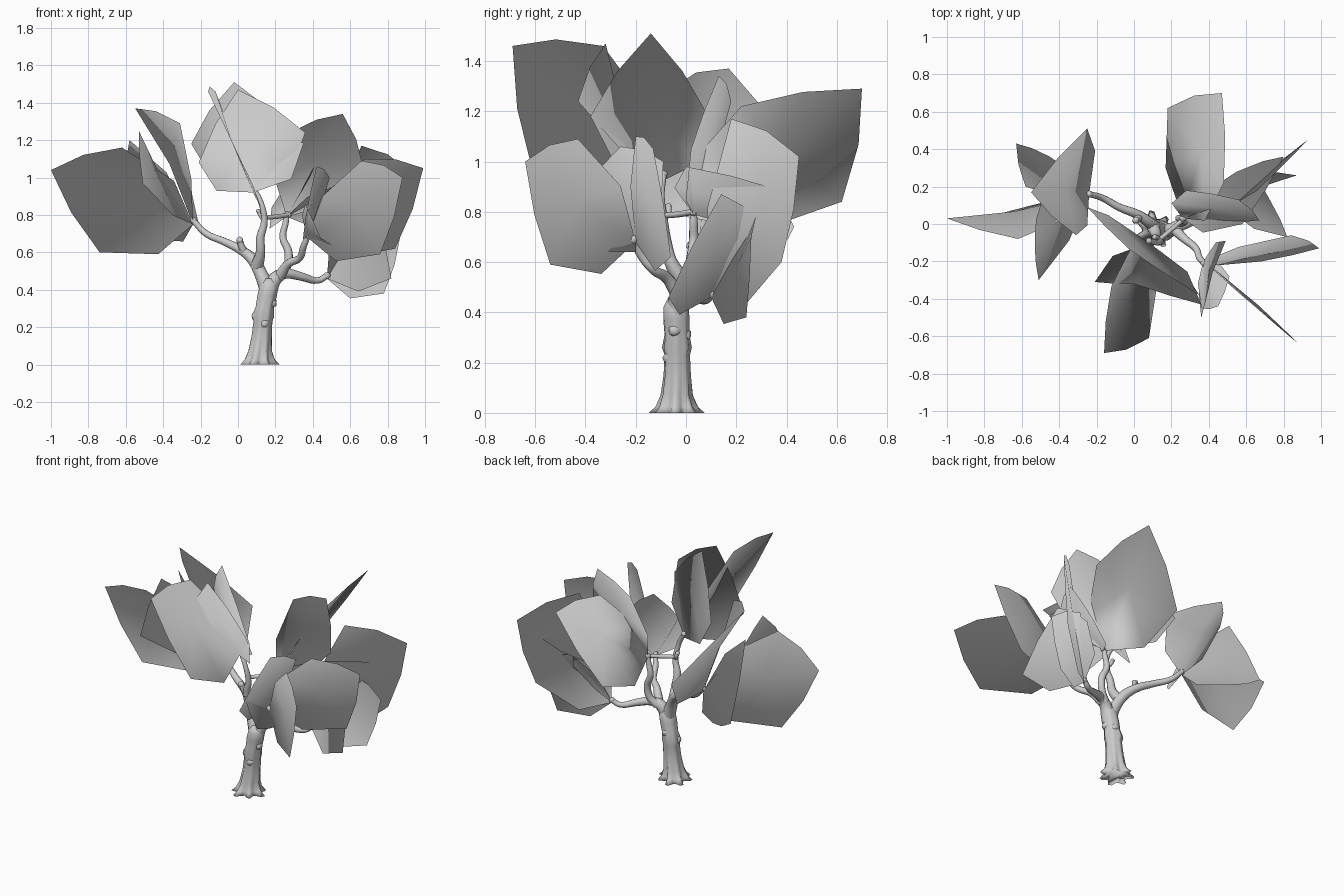
import bpy, bmesh, math, random
from mathutils import Vector as V

if "Cube" in bpy.data.objects:
    bpy.data.objects.remove(bpy.data.objects["Cube"])

random.seed(4)


def add_mesh(name, bm):
    me = bpy.data.meshes.new(name)
    for f in bm.faces:
        f.smooth = True
    bm.to_mesh(me)
    bm.free()
    ob = bpy.data.objects.new(name, me)
    bpy.context.collection.objects.link(ob)
    return ob


# Trunk: lofted rings (z, centre x, centre y, radius, root lobe amount)
rings = [(0, .108, -.037, .090, .26), (.025, .11, -.037, .073, .18),
         (.07, .115, -.037, .060, .10), (.15, .125, -.035, .053, .05),
         (.23, .132, -.035, .050, .03), (.26, .132, -.036, .057, .07),
         (.31, .143, -.036, .049, .03), (.37, .155, -.038, .052, .03),
         (.42, .165, -.04, .050, 0), (.46, .165, -.04, .030, 0)]
N = 28
bm = bmesh.new()
loops = []
for z, cx, cy, r, lobe in rings:
    loop = []
    for i in range(N):
        a = 2 * math.pi * i / N
        q = r * (1 + lobe * math.cos(7 * a + .6) + lobe * .3 * math.cos(3 * a))
        loop.append(bm.verts.new((cx + q * math.cos(a), cy + q * math.sin(a), z)))
    loops.append(loop)
for a, b in zip(loops, loops[1:]):
    for i in range(N):
        j = (i + 1) % N
        bm.faces.new((a[i], a[j], b[j], b[i]))
bm.faces.new(loops[-1])
bm.faces.new(loops[0][::-1])
add_mesh("trunk", bm)


# Branches: tapered tubes through a few points, with a knobbly tip
def branch(name, pts, r0, r1):
    cu = bpy.data.curves.new(name, 'CURVE')
    cu.dimensions = '3D'
    cu.bevel_depth = 1
    cu.bevel_resolution = 3
    cu.resolution_u = 5
    cu.use_fill_caps = True
    sp = cu.splines.new('BEZIER')
    sp.bezier_points.add(len(pts) - 1)
    for i, (bp, p) in enumerate(zip(sp.bezier_points, pts)):
        bp.co = p
        bp.handle_left_type = bp.handle_right_type = 'AUTO'
        t = i / (len(pts) - 1)
        bp.radius = (r0 + (r1 - r0) * t ** .7) * random.uniform(.92, 1.12)
    ob = bpy.data.objects.new(name, cu)
    bpy.context.collection.objects.link(ob)
    knot(name + "_tip", pts[-1], r1 * 1.35)


def knot(name, p, r):
    bm = bmesh.new()
    bmesh.ops.create_icosphere(bm, subdivisions=2, radius=r)
    for v in bm.verts:
        v.co = v.co * random.uniform(.9, 1.1) + V(p)
    add_mesh(name, bm)


branch("left_branch", [(.165, -.04, .38), (.12, -.02, .49), (.08, .01, .56), (.02, .05, .61),
                       (-.08, .09, .66), (-.17, .14, .70), (-.24, .16, .77)], .046, .014)
branch("middle_branch", [(.10, -.01, .52), (.12, -.06, .60), (.12, -.08, .68), (.14, -.09, .76),
                         (.125, -.10, .86), (.08, -.09, .95)], .034, .012)
branch("right_branch", [(.165, -.04, .38), (.20, -.03, .46), (.25, -.01, .485), (.34, .03, .47),
                        (.43, .08, .45), (.475, .10, .475)], .044, .014)
branch("back_branch", [(.22, -.01, .47), (.26, .01, .52), (.27, .02, .60), (.24, .03, .68),
                       (.255, .03, .76), (.26, .03, .80)], .028, .013)
branch("front_branch", [(.22, -.03, .47), (.27, -.08, .54), (.33, -.13, .57), (.35, -.18, .63),
                        (.375, -.21, .69)], .030, .014)
branch("cross_twig", [(.14, -.08, .785), (.20, -.03, .79), (.27, .03, .80)], .012, .012)
branch("left_stub", [(.04, .04, .59), (.02, .03, .63), (.01, .02, .665)], .022, .014)
branch("middle_stub", [(.14, -.09, .77), (.12, -.07, .80), (.11, -.07, .82)], .014, .010)
for p in [(.10, -.045, .26), (.18, -.045, .33), (.14, -.065, .22), (.15, -.005, .31)]:
    knot("trunk_knot", p, .027)

# Foliage: big folded cards, each given by tip, left corner and right corner.
# Their shading normals point outward from the crown, as on soft foliage.
CROWN = V((.10, 0, .85))
INNER = V((.30, 0, .85))


def leaf_cluster(name, base, leaves):
    bm = bmesh.new()
    base = V(base)
    for leaf in leaves:
        tip, left, right = (V(p) for p in leaf)
        mid = (base + tip + left + right) / 4
        rib = mid.lerp((base + tip) / 2, .5)

        def bulge(a, b, k):
            m = (a + b) / 2
            return m + (m - mid) * k
        outline = [base, bulge(base, right, .4), right, bulge(right, tip, .1),
                   tip, bulge(tip, left, .1), left, bulge(left, base, .4)]
        if (right - left).cross(tip - base).dot(mid - INNER) < 0:
            outline.reverse()
        vs = [bm.verts.new(p) for p in outline]
        c = bm.verts.new(rib)
        for i in range(8):
            bm.faces.new((c, vs[i], vs[(i + 1) % 8]))
    me = add_mesh(name, bm).data
    me.normals_split_custom_set_from_vertices(
        [((v.co - CROWN).normalized() + v.normal * .35).normalized() for v in me.vertices])


leaf_cluster("left_foliage", (-.24, .16, .75), [
    [(-1, .03, 1.04), (-.62, -.08, 1.16), (-.74, .05, .60)],
    [(-.55, .17, 1.37), (-.25, .51, .93), (-.31, -.06, 1.29)],
    [(-.53, -.05, 1.25), (-.50, .10, 1.10), (-.51, -.30, .97)],
    [(-.63, .43, .74), (-.58, .20, 1.20), (-.45, .36, .67)]])
leaf_cluster("top_foliage", (.08, -.10, .92), [
    [(-.02, -.14, 1.51), (-.25, .09, 1.18), (.35, -.38, 1.18)],
    [(-.16, -.69, 1.46), (-.12, -.33, 1.46), (.08, -.61, .96)],
    [(.0, -.32, 1.47), (-.21, -.31, 1.08), (.36, -.43, 1.24)]])
leaf_cluster("back_foliage", (.26, .03, .79), [
    [(.47, .70, 1.29), (.48, .22, 1.22), (.18, .62, .84)],
    [(.56, .13, 1.34), (.28, .18, 1.24), (.67, .02, 1.05)],
    [(.80, .36, .89), (.58, 0, .98), (.55, .28, .78)]])
leaf_cluster("right_foliage", (.475, .10, .46), [
    [(.93, .45, 1.02), (.66, .18, 1.17), (.84, .38, .60)],
    [(.72, .14, .87), (.62, .30, .74), (.82, -.07, .46)],
    [(.87, .26, .70), (.66, .28, .80), (.78, .24, .38)]])
leaf_cluster("front_foliage", (.37, -.20, .68), [
    [(.99, -.13, 1.05), (.68, -.20, 1.10), (.84, -.06, .62)],
    [(.88, -.64, 1.0), (.66, -.43, 1.09), (.76, -.54, .59)],
    [(.42, -.26, 1.06), (.36, -.50, .78), (.49, -.09, 1.0)],
    [(.45, -.44, .66), (.36, -.45, .86), (.51, -.28, .64)]])
